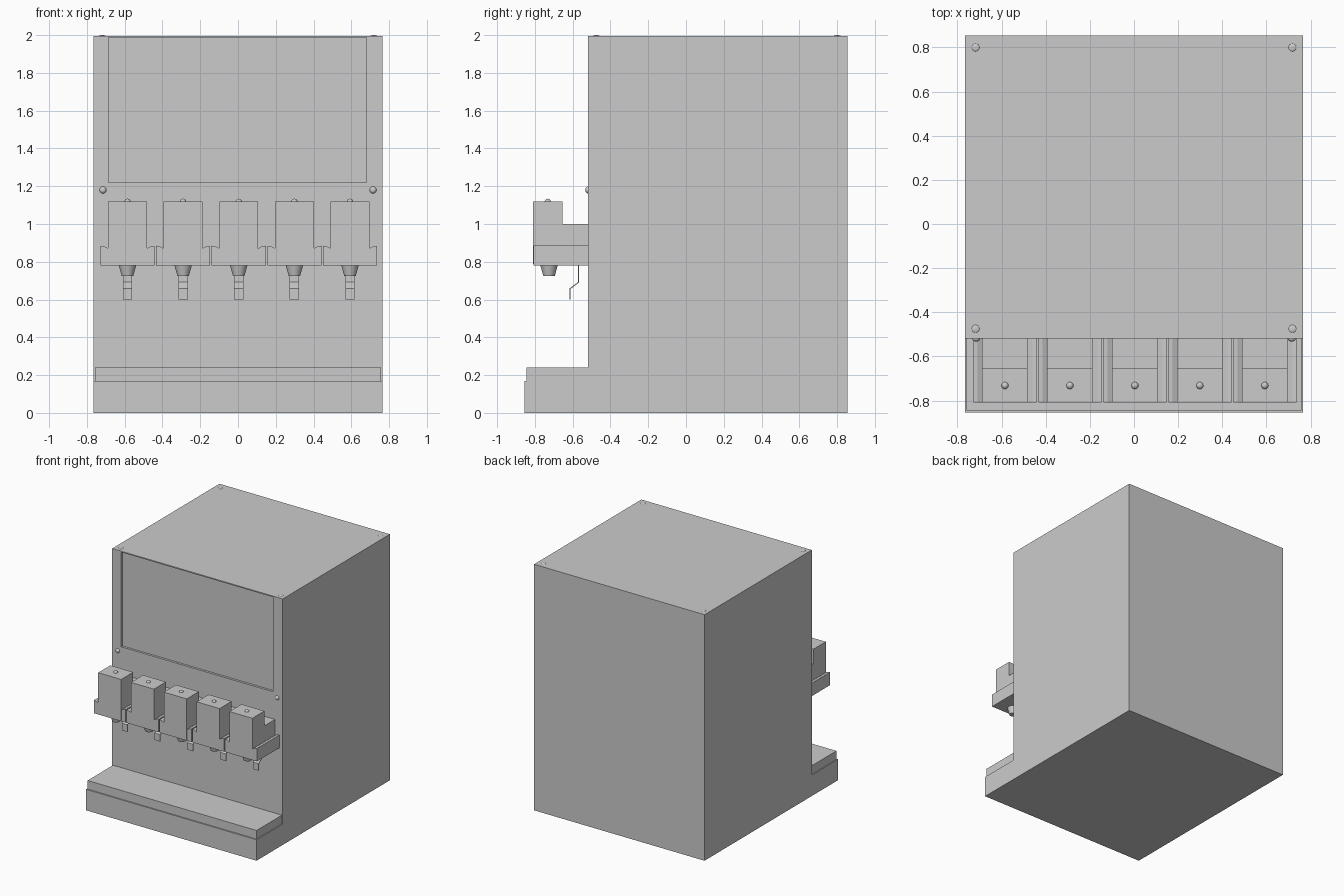
import bpy, bmesh, math
from mathutils import Matrix

if "Cube" in bpy.data.objects:
    bpy.data.objects.remove(bpy.data.objects["Cube"])


def finish(bm, name, smooth=False):
    bmesh.ops.recalc_face_normals(bm, faces=bm.faces)
    me = bpy.data.meshes.new(name)
    bm.to_mesh(me)
    bm.free()
    ob = bpy.data.objects.new(name, me)
    bpy.context.collection.objects.link(ob)
    if smooth:
        bpy.ops.object.select_all(action='DESELECT')
        ob.select_set(True)
        bpy.context.view_layer.objects.active = ob
        bpy.ops.object.shade_smooth_by_angle(angle=math.radians(40))
    return ob


def box(name, x0, x1, y0, y1, z0, z1):
    bm = bmesh.new()
    m = Matrix.Translation(((x0+x1)/2, (y0+y1)/2, (z0+z1)/2)) @ Matrix.Diagonal((x1-x0, y1-y0, z1-z0, 1))
    bmesh.ops.create_cube(bm, size=1, matrix=m)
    return finish(bm, name)


def extrude(name, pts, a, b, axis):
    """Extrude a (y,z) profile along x, or an (x,z) profile along y."""
    bm = bmesh.new()
    place = (lambda p, t: (t, p[0], p[1])) if axis == 'x' else (lambda p, t: (p[0], t, p[1]))
    f = bm.faces.new([bm.verts.new(place(p, a)) for p in pts])
    r = bmesh.ops.extrude_face_region(bm, geom=[f])
    verts = [v for v in r['geom'] if isinstance(v, bmesh.types.BMVert)]
    bmesh.ops.translate(bm, verts=verts, vec=(b-a, 0, 0) if axis == 'x' else (0, b-a, 0))
    return finish(bm, name)


def dome(name, loc, scale):
    bm = bmesh.new()
    m = Matrix.Translation(loc) @ Matrix.Diagonal((*scale, 1))
    bmesh.ops.create_uvsphere(bm, u_segments=16, v_segments=10, radius=1, matrix=m)
    return finish(bm, name, True)


# Cabinet with projecting base
cabinet = extrude("cabinet", [(-.855, 0), (.855, 0), (.855, 1.996), (-.52, 1.996), (-.52, .17), (-.855, .17)],
                  -.765, .765, 'x')

# Recessed display panel
cutter = box("display_cutter", -.685, .68, -.6, -.502, 1.22, 1.987)
cutter.hide_render = True
cutter.hide_set(True)
mod = cabinet.modifiers.new("display_recess", 'BOOLEAN')
mod.object = cutter
mod.operation = 'DIFFERENCE'
mod.solver = 'EXACT'
bpy.context.view_layer.objects.active = cabinet
bpy.ops.object.modifier_apply(modifier=mod.name)
bpy.data.objects.remove(cutter)

# Drip tray
box("drip_tray", -.758, .758, -.845, -.515, .165, .24)

# Screws on front and top
for s in (-1, 1):
    dome("front_screw", (s*.715, -.52, 1.18), (.018, .013, .018))
    for y in (-.475, .80):
        dome("top_screw", (s*.718, y, 1.995), (.018, .018, .005))

# Five dispensing valves
for i in range(5):
    cx = .004 + (i-2)*.2945
    extrude("valve_body", [(-.81, .788), (-.515, .788), (-.515, 1.0), (-.655, 1.0), (-.655, 1.12), (-.81, 1.12)],
            cx-.103, cx+.103, 'x')
    wing = [(.143, .78), (.143, .885), (.125, .883), (.112, .876), (.100, .87), (.100, .792)]
    prof = wing + [(-x, z) for x, z in reversed(wing)]
    extrude("valve_housing", [(cx+x, z) for x, z in prof], -.808, -.515, 'y')
    dome("valve_button", (cx, -.732, 1.12), (.016, .016, .014))
    # Tapered nozzle
    bm = bmesh.new()
    bmesh.ops.create_cone(bm, cap_ends=True, segments=24, radius1=.03, radius2=.047, depth=.06,
                          matrix=Matrix.Translation((cx, -.725, .754)))
    finish(bm, "nozzle", True)
    # Bent push lever
    extrude("push_lever", [(-.572, .785), (-.572, .693), (-.618, .658), (-.618, .60),
                           (-.612, .60), (-.612, .655), (-.566, .69), (-.566, .785)],
            cx-.025, cx+.025, 'x')
